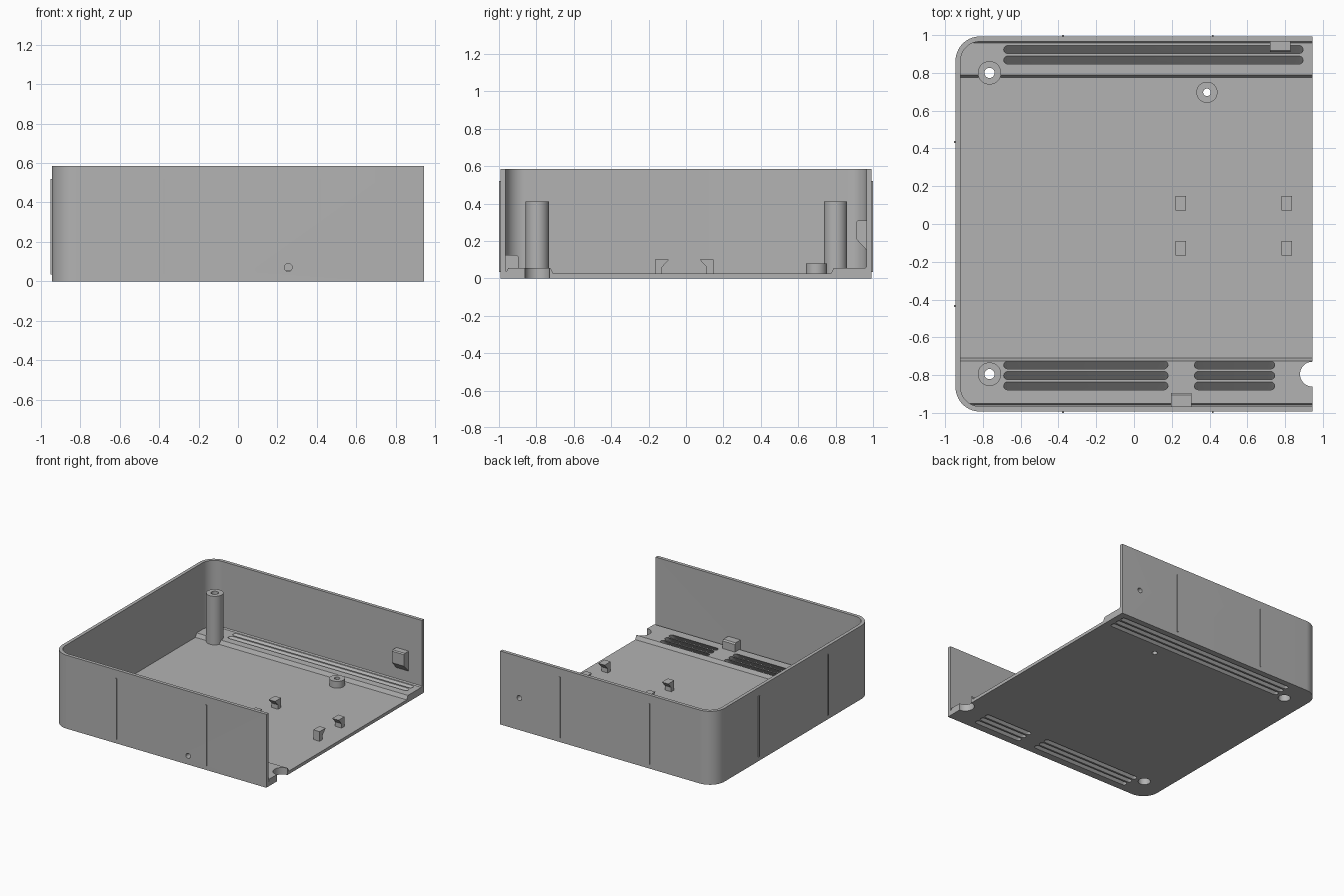
import bpy
import bmesh
import math
from mathutils import Vector

if "Cube" in bpy.data.objects:
    bpy.data.objects.remove(bpy.data.objects["Cube"], do_unlink=True)

grey = bpy.data.materials.new("plain grey")
grey.use_nodes = True
grey.diffuse_color = (0.45, 0.45, 0.45, 1)
grey.node_tree.nodes["Principled BSDF"].inputs["Base Color"].default_value = grey.diffuse_color

X, Y, H = 0.945, 0.993, 0.585      # outer half sizes and wall height
T, R = 0.027, 0.13                 # wall thickness and corner radius
SHELF, FLOOR = 0.055, 0.025        # floor levels


def prism(name, points, offset):
    """Extrude a closed 3D polygon along an offset vector."""
    bm = bmesh.new()
    base = bm.faces.new([bm.verts.new(p) for p in points])
    top = bmesh.ops.extrude_face_region(bm, geom=[base])
    moved = [g for g in top["geom"] if isinstance(g, bmesh.types.BMVert)]
    bmesh.ops.translate(bm, verts=moved, vec=Vector(offset))
    bmesh.ops.recalc_face_normals(bm, faces=bm.faces)
    mesh = bpy.data.meshes.new(name)
    bm.to_mesh(mesh)
    bm.free()
    ob = bpy.data.objects.new(name, mesh)
    bpy.context.scene.collection.objects.link(ob)
    mesh.materials.append(grey)
    return ob


def side_prism(name, yz, x0, x1):
    return prism(name, [(x0, y, z) for y, z in yz], (x1 - x0, 0, 0))


def box(name, x0, x1, y0, y1, z0, z1):
    return side_prism(name, [(y0, z0), (y1, z0), (y1, z1), (y0, z1)], x0, x1)


def arc(cx, cy, r, start, end, n=16):
    angles = [math.radians(start + (end - start) * i / n) for i in range(n + 1)]
    return [(cx + r * math.cos(a), cy + r * math.sin(a)) for a in angles]


def rod(name, x, y, r, z0, z1):
    return prism(name, [(a, b, z0) for a, b in arc(x, y, r, 0, 360, 40)[:-1]], (0, 0, z1 - z0))


def cross_rod(name, x, z, r, y0, y1):
    return prism(name, [(a, y0, b) for a, b in arc(x, z, r, 0, 360, 24)[:-1]], (0, y1 - y0, 0))


def apply_boolean(target, tools, operation="DIFFERENCE"):
    """Apply the tools to the target."""
    for tool in tools:
        tool.hide_render = True
        mod = target.modifiers.new("cut", "BOOLEAN")
        mod.operation, mod.solver, mod.object = operation, "EXACT", tool
    bpy.context.view_layer.update()
    graph = bpy.context.evaluated_depsgraph_get()
    mesh = bpy.data.meshes.new_from_object(target.evaluated_get(graph))
    target.modifiers.clear()
    target.data = mesh


def outline(inset):
    """U-shaped path with two rounded corners on the closed side."""
    r, y = R - inset, Y - inset
    cx, cy = -X + R, Y - R
    return [(X, y)] + arc(cx, cy, r, 90, 180) + arc(cx, -cy, r, 180, 270) + [(X, -y)]


cutters = []


def cutter(ob):
    cutters.append(ob)
    return ob


# Three-sided wall
ring = outline(0) + outline(T)[::-1]
wall = prism("outer_wall", [(x, y, 0) for x, y in ring], (0, 0, H))

# Floor with a raised shelf along the front and back
yi = Y - T
profile = [(-yi, 0), (yi, 0), (yi, SHELF + 0.008), (yi - 0.008, SHELF), (0.79, SHELF),
           (0.775, FLOOR), (-0.71, FLOOR), (-0.724, SHELF), (-0.95, SHELF),
           (-0.958, SHELF - 0.015), (-yi, SHELF - 0.015)]
floor = side_prism("floor", profile, -X, X)
bounds = cutter(prism("floor_bounds", [(x, y, -0.1) for x, y in outline(T)], (0, 0, 0.5)))
apply_boolean(floor, [bounds], "INTERSECT")

# Slanted vent slots
def slot(x0, x1, y, r=0.021):
    low, high = -0.02, 0.075
    ends = arc(x1 - r, y, r, -90, 90, 10) + arc(x0 + r, y, r, 90, 270, 10)
    start = [(a, b + low - SHELF, low) for a, b in ends]
    return cutter(prism("slot_cutter", start, (0, high - low, high - low)))


slots = [slot(-0.69, 0.895, y) for y in (0.868, 0.924, 0.98)]
for y in (-0.746, -0.802, -0.857):
    slots += [slot(-0.69, 0.18, y), slot(0.32, 0.745, y)]
notch = cutter(rod("notch_cutter", X, -0.795, 0.066, -0.1, 0.2))
apply_boolean(floor, slots + [notch])

# Hollow screw posts and the low standoff
for name, x, y, r, hole, head, top in (
        ("back_post", -0.765, 0.8, 0.062, 0.027, 0.045, 0.412),
        ("front_post", -0.765, -0.795, 0.062, 0.027, 0.045, 0.412),
        ("standoff", 0.386, 0.697, 0.056, 0.02, 0, 0.078)):
    post = rod(name, x, y, r, FLOOR - 0.01, top)
    bores = [cutter(rod("bore_cutter", x, y, hole, -0.1, 0.6))]
    if head:
        bores.append(cutter(rod("head_cutter", x, y, head, -0.1, 0.2)))
    apply_boolean(post, bores)
    apply_boolean(floor, bores)

# Board clips with hooks facing each other
for x in (0.22, 0.78):
    for side, label in ((1, "back"), (-1, "front")):
        shift = 0.0 if side > 0 else -0.018
        hook = [(0.148, 0.02), (0.148, 0.102), (0.072, 0.102), (0.11, 0.06), (0.11, 0.02)]
        side_prism(label + "_clip", [(side * y + shift, z) for y, z in hook], x, x + 0.056)

# Wall blocks with blind screw holes
back_block = side_prism("back_block", [(yi + 0.005, 0.15), (yi + 0.005, 0.31), (0.918, 0.31),
                                       (0.91, 0.302), (0.91, 0.21), (yi, 0.15)], 0.72, 0.828)
front_block = side_prism("front_block", [(-yi - 0.005, 0.03), (-yi - 0.005, 0.125), (-0.905, 0.125),
                                         (-0.895, 0.115), (-0.895, 0.03)], 0.195, 0.305)
holes = [cutter(cross_rod("front_hole_cutter", 0.255, 0.07, 0.02, -1.1, -0.915)),
         cutter(cross_rod("back_hole_cutter", 0.775, 0.255, 0.02, 0.93, 1.1))]
apply_boolean(front_block, holes[:1])
apply_boolean(back_block, holes[1:])
apply_boolean(wall, holes)

# Thin vertical ribs on the outside
for x in (-0.375, 0.417):
    for s in (-1, 1):
        box("wall_rib", x - 0.005, x + 0.005, s * (Y - 0.002), s, 0.035, 0.52)
for y in (-0.435, 0.435):
    box("side_rib", -X - 0.007, -X + 0.002, y - 0.005, y + 0.005, 0.035, 0.52)

# Remove the cutters and shade the rounded parts smoothly
for ob in cutters:
    bpy.data.objects.remove(ob, do_unlink=True)
for ob in bpy.context.view_layer.objects:
    ob.select_set(ob.type == "MESH")
bpy.context.view_layer.objects.active = wall
bpy.ops.object.shade_smooth_by_angle(angle=math.radians(30))
